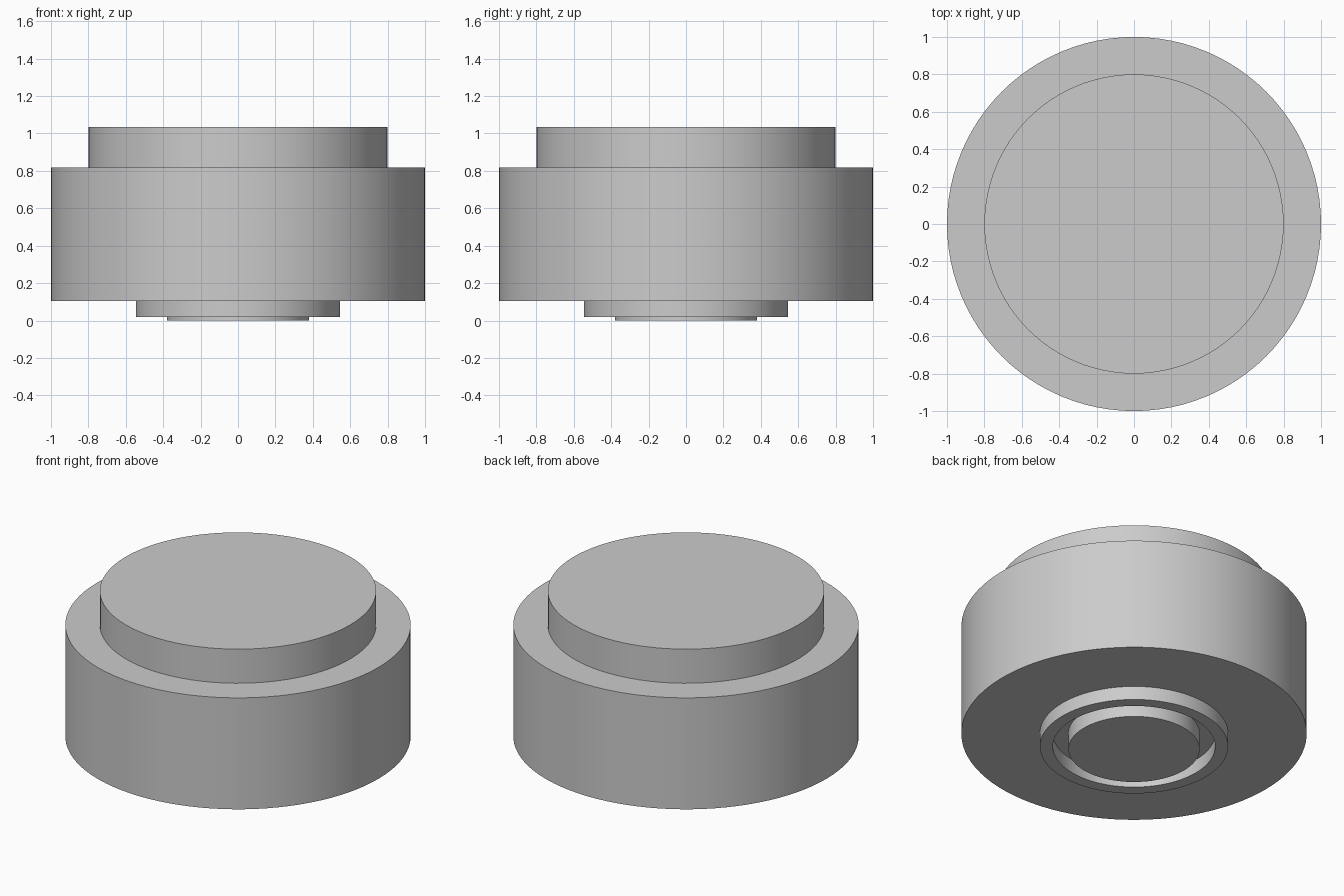
import bpy
import bmesh
from math import cos, sin, tau, radians

cube = bpy.data.objects.get("Cube")
if cube:
    bpy.data.objects.remove(cube, do_unlink=True)

SEGMENTS = 96

grey = bpy.data.materials.new("plain grey")
grey.use_nodes = True
colour = (0.6, 0.6, 0.6, 1)
grey.diffuse_color = colour
grey.node_tree.nodes["Principled BSDF"].inputs["Base Color"].default_value = colour


def lathe(name, profile, closed=False):
    """Spin a (radius, height) profile round z; open profiles get flat end caps."""
    bm = bmesh.new()
    rings = [[bm.verts.new((r * cos(tau * i / SEGMENTS), r * sin(tau * i / SEGMENTS), z))
              for i in range(SEGMENTS)] for r, z in profile]
    pairs = list(zip(rings, rings[1:]))
    if closed:
        pairs.append((rings[-1], rings[0]))
    else:
        bm.faces.new(rings[0][::-1])
        bm.faces.new(rings[-1])
    for low, high in pairs:
        for i in range(SEGMENTS):
            j = (i + 1) % SEGMENTS
            bm.faces.new((low[i], low[j], high[j], high[i]))
    bmesh.ops.recalc_face_normals(bm, faces=bm.faces)
    mesh = bpy.data.meshes.new(name)
    bm.to_mesh(mesh)
    bm.free()
    mesh.materials.append(grey)
    obj = bpy.data.objects.new(name, mesh)
    bpy.context.collection.objects.link(obj)
    bpy.ops.object.select_all(action="DESELECT")
    obj.select_set(True)
    bpy.context.view_layer.objects.active = obj
    bpy.ops.object.shade_smooth_by_angle(angle=radians(30))
    return obj


BODY_BOTTOM, BODY_TOP = 0.105, 0.817

# Wide drum with the narrower stepped cap on top
lathe("stepped_body", [(1, BODY_BOTTOM), (1, BODY_TOP), (0.8, BODY_TOP), (0.8, 1.035)])

# Raised collar under the drum, open in the middle
lathe("bottom_collar", [(0.47, 0.018), (0.545, 0.018),
                        (0.545, BODY_BOTTOM), (0.47, BODY_BOTTOM)], closed=True)

# Round plunger standing inside the collar
lathe("plunger", [(0.38, 0), (0.38, BODY_BOTTOM)])
